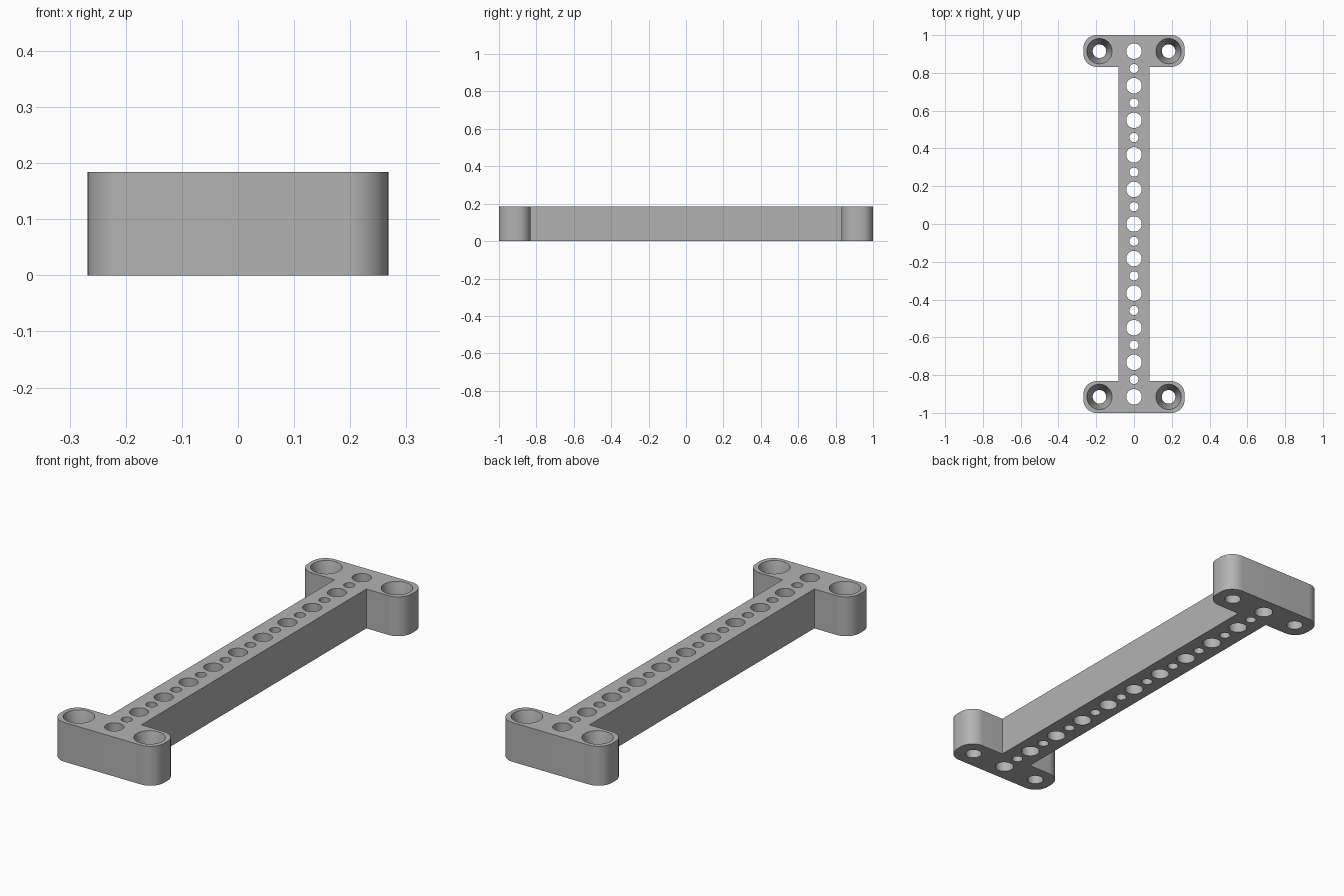
import bpy, bmesh, math

cube = bpy.data.objects.get("Cube")
if cube:
    bpy.data.objects.remove(cube, do_unlink=True)

HEIGHT = 0.184
HALF_W, BAR_W, INNER_Y = 0.268, 0.082, 0.832
CORNER = 0.07
PITCH = 0.183
END_Y = 5 * PITCH

grey = bpy.data.materials.new("plain grey")
grey.use_nodes = True
grey.diffuse_color = (0.45, 0.45, 0.45, 1)
grey.node_tree.nodes["Principled BSDF"].inputs["Base Color"].default_value = (0.45, 0.45, 0.45, 1)


def add_object(name, bm):
    bmesh.ops.recalc_face_normals(bm, faces=bm.faces)
    mesh = bpy.data.meshes.new(name)
    bm.to_mesh(mesh)
    bm.free()
    mesh.materials.append(grey)
    obj = bpy.data.objects.new(name, mesh)
    bpy.context.collection.objects.link(obj)
    return obj


def arc(cx, cy, start):
    """Quarter turn for a rounded flange corner."""
    steps = 12
    return [(cx + CORNER * math.cos(start + i * math.pi / 2 / steps),
             cy + CORNER * math.sin(start + i * math.pi / 2 / steps))
            for i in range(steps + 1)]


def lathe(bm, x, y, profile, segments=48):
    """Closed solid of revolution from (radius, z) pairs, bottom to top."""
    rings = [[bm.verts.new((x + r * math.cos(2 * math.pi * i / segments),
                            y + r * math.sin(2 * math.pi * i / segments), z))
              for i in range(segments)] for r, z in profile]
    for low, high in zip(rings, rings[1:]):
        for i in range(segments):
            j = (i + 1) % segments
            bm.faces.new((low[i], low[j], high[j], high[i]))
    bm.faces.new(rings[0][::-1])
    bm.faces.new(rings[-1])


# I-shaped beam: one quarter of the outline, mirrored to the other three
quarter = [(BAR_W, INNER_Y)]
quarter += arc(HALF_W - CORNER, INNER_Y + CORNER, -math.pi / 2)
quarter += arc(HALF_W - CORNER, 1 - CORNER, 0)
right = [(x, -y) for x, y in quarter[::-1]] + quarter
outline = right + [(-x, y) for x, y in right[::-1]]
bm = bmesh.new()
base = bm.faces.new([bm.verts.new((x, y, 0)) for x, y in outline])
top = bmesh.ops.extrude_face_region(bm, geom=[base])["geom"]
bmesh.ops.translate(bm, vec=(0, 0, HEIGHT),
                    verts=[v for v in top if isinstance(v, bmesh.types.BMVert)])
beam = add_object("mounting_beam", bm)

# Alternating large and small holes, and countersunk corner screw holes
bm = bmesh.new()
for i in range(-10, 11):
    r = 0.041 if i % 2 == 0 else 0.024
    lathe(bm, 0, i * PITCH / 2, [(r, -0.05), (r, HEIGHT + 0.05)])
for sx in (-1, 1):
    for sy in (-1, 1):
        lathe(bm, sx * PITCH, sy * END_Y,
              [(0.036, -0.05), (0.036, 0.055), (0.067, HEIGHT), (0.067, HEIGHT + 0.05)])
cutter = add_object("hole_cutter", bm)
cutter.hide_render = True

# Cut the holes, then remove the helper
cut = beam.modifiers.new("holes", "BOOLEAN")
cut.operation = "DIFFERENCE"
cut.solver = "EXACT"
cut.object = cutter
bpy.context.view_layer.objects.active = beam
beam.select_set(True)
bpy.ops.object.modifier_apply(modifier=cut.name)
bpy.data.objects.remove(cutter, do_unlink=True)
bpy.ops.object.shade_smooth_by_angle(angle=math.radians(30))
